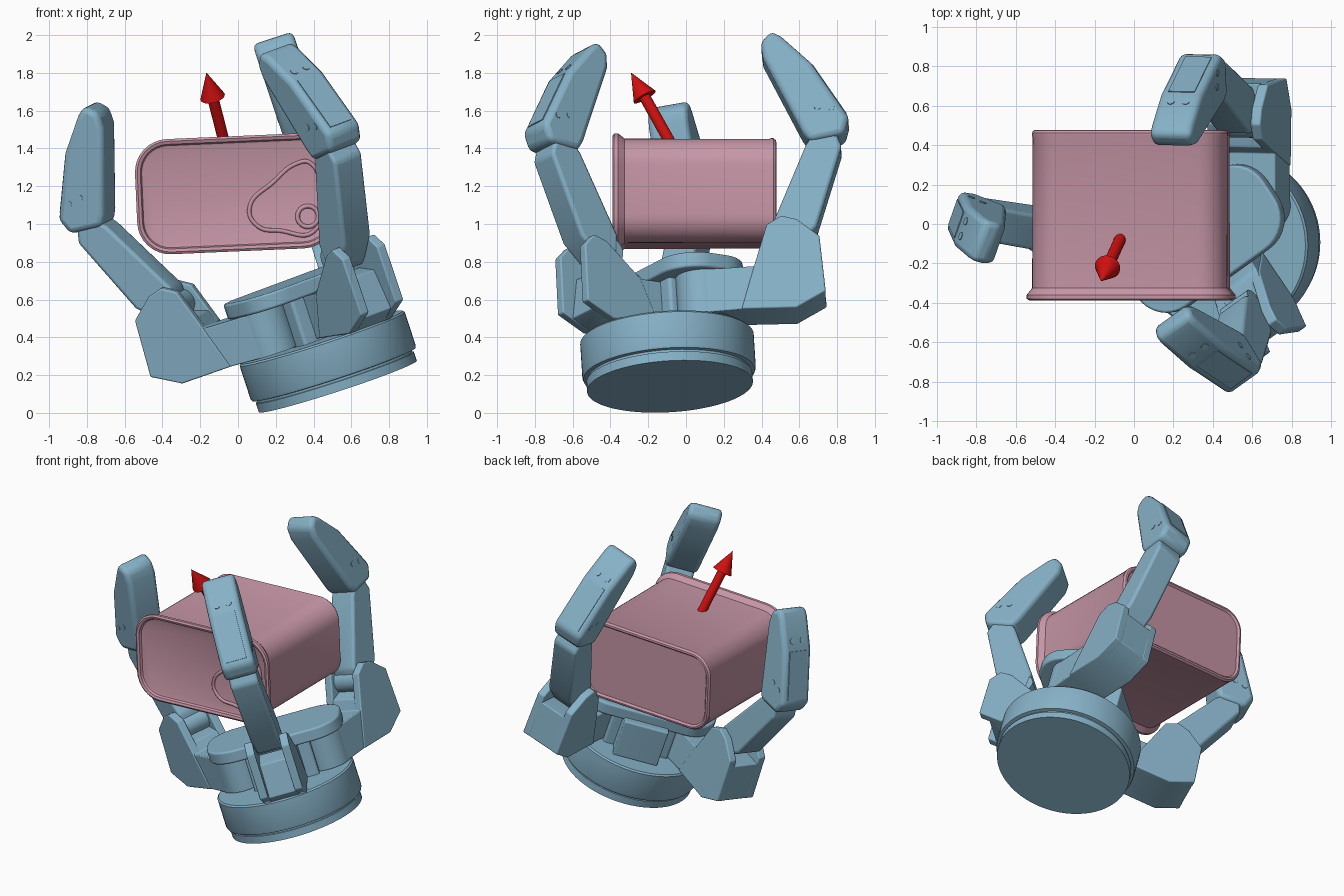
import bpy, bmesh
from math import sin, cos, pi, radians
from mathutils import Matrix, Vector

if "Cube" in bpy.data.objects:
    bpy.data.objects.remove(bpy.data.objects["Cube"])


def material(name, rgb):
    m = bpy.data.materials.new(name)
    m.use_nodes = True
    m.diffuse_color = (*rgb, 1)
    m.node_tree.nodes["Principled BSDF"].inputs["Base Color"].default_value = (*rgb, 1)
    return m


BLUE = material("steel blue", (0.24, 0.44, 0.57))
PINK = material("dusty pink", (0.56, 0.30, 0.38))
RED = material("red", (0.62, 0.005, 0.005))


def frame(x, y, z, origin):
    """Matrix whose axes are x, y, z, placed at origin."""
    m = Matrix((x, y, z)).transposed().to_4x4()
    m.translation = origin
    return m


def loft(name, loops, mat, matrix, bevel=0):
    """Join equal loops of points into a closed skin with capped ends."""
    bm = bmesh.new()
    rings = [[bm.verts.new(p) for p in loop] for loop in loops]
    for a, b in zip(rings, rings[1:]):
        for i in range(len(a)):
            j = (i + 1) % len(a)
            bm.faces.new((a[i], a[j], b[j], b[i]))
    bm.faces.new(rings[0])
    bm.faces.new(rings[-1])
    bmesh.ops.recalc_face_normals(bm, faces=bm.faces)
    mesh = bpy.data.meshes.new(name)
    bm.to_mesh(mesh)
    bm.free()
    ob = bpy.data.objects.new(name, mesh)
    bpy.context.collection.objects.link(ob)
    ob.matrix_world = matrix
    mesh.materials.append(mat)
    bpy.ops.object.select_all(action='DESELECT')
    ob.select_set(True)
    bpy.context.view_layer.objects.active = ob
    bpy.ops.object.shade_smooth_by_angle(angle=radians(35))
    if bevel:
        mod = ob.modifiers.new("rounded edges", 'BEVEL')
        mod.width, mod.segments, mod.limit_method = bevel, 3, 'ANGLE'


def circle(r, n=48):
    return [(r * cos(2 * pi * i / n), r * sin(2 * pi * i / n)) for i in range(n)]


def rounded_rect(a, b, r, n=8):
    pts = []
    for k, (sx, sy) in enumerate(((1, 1), (-1, 1), (-1, -1), (1, -1))):
        for i in range(n + 1):
            t = (k + i / n) * pi / 2
            pts.append((sx * (a - r) + r * cos(t), sy * (b - r) + r * sin(t)))
    return pts


def upright(name, outline, z0, z1, matrix, bevel=0):
    loft(name, [[(x, y, z) for x, y in outline] for z in (z0, z1)], BLUE, matrix, bevel)


def sideways(name, outline, y0, y1, matrix, bevel=0):
    loft(name, [[(x, y, z) for x, z in outline] for y in (y0, y1)], BLUE, matrix, bevel)


# Tilted frame of the hand
n = Vector((-0.31, -0.06, 0.95)).normalized()
e = Vector((1, 0, 0))
e = (e - n * e.dot(n)).normalized()
v = n.cross(e)
CENTRE = Vector((0.52, -0.04, 0.14))
hand = frame(e, v, n, (0.528, -0.085, 0.14))
palm = frame(e, v, n, CENTRE) @ Matrix.Rotation(radians(35), 4, 'Z')

# Round wrist with a groove near its foot
steps = [(.44, 0), (.44, .05), (.432, .052), (.432, .064), (.455, .067), (.46, .08),
         (.46, .265), (.45, .275)]
loft("wrist", [[(x, y, z) for x, y in circle(r, 72)] for r, z in steps], BLUE, hand)

# Palm plate, core and rear block
upright("palm_plate", rounded_rect(.45, .24, .19), .52, .605, palm, .012)
upright("palm_core", rounded_rect(.22, .17, .02), .26, .53, palm)
upright("palm_rear_block", rounded_rect(.15, .10, .01), .27, .54,
        palm @ Matrix.Translation((0, .19, 0)), .01)

# Finger side outlines, as (reach, height)
TALL = [(.2, .285), (.49, .273), (.65, .355), (.635, .665), (.52, .765), (.44, .79),
        (.36, .745), (.28, .52)]
LOW = [(.2, .285), (.49, .273), (.65, .355), (.645, .665), (.58, .73), (.5, .70), (.30, .52)]
SOLID = [(0, .28), (.2, .285), (.49, .273), (.648, .355), (.637, .62), (.42, .62), (.31, .59),
         (.28, .52), (0, .52)]
OPEN = [(0, .28), (.2, .285), (.49, .273), (.59, .33), (.55, .55), (.42, .58), (.31, .54),
        (.28, .52), (0, .52)]
MIDDLE = [(.40, .62), (.50, .61), (.63, .72), (.825, 1.14), (.80, 1.25), (.72, 1.27),
          (.64, 1.18), (.40, .77)]
TIP = [(.848, 1.2), (.66, 1.19), (.63, 1.25), (.485, 1.69), (.485, 1.775), (.55, 1.83),
       (.60, 1.79), (.734, 1.622), (.888, 1.29)]
JOINT = Vector((.44, 0, .67))


def plate_on(a, b, t0, t1, lift):
    """Thin strip outline lying on the line from a to b."""
    a, b = Vector(a), Vector(b)
    d = (b - a).normalized()
    out = Vector((d.y, -d.x)) * lift
    p, q = a.lerp(b, t0), a.lerp(b, t1)
    return [p - out, p + out, q + out, q - out]


def finger(name, pivot, angle, curl, core, cheek):
    r = Matrix.Rotation(radians(angle), 3, n) @ e
    m = frame(r, n.cross(r), n, CENTRE + e * pivot[0] + v * pivot[1])
    # Base arm and forked knuckle
    upright(name + "_pivot", circle(.14), .28, .52, m)
    sideways(name + "_base", core, -.138, .138, m, .006)
    for side, y in (("left", .09), ("right", -.145)):
        sideways(f"{name}_{side}_cheek", cheek, y, y + .055, m, .008)
    # Moving links
    c = (m @ Matrix.Translation(JOINT) @ Matrix.Rotation(radians(-curl), 4, 'Y')
         @ Matrix.Translation(-JOINT))
    pin = [(x + JOINT.x, z + JOINT.z) for x, z in circle(.075, 32)]
    sideways(name + "_joint", pin, -.088, .088, c)
    sideways(name + "_middle_link", MIDDLE, -.093, .093, c, .018)
    sideways(name + "_tip_link", TIP, -.111, .111, c, .03)
    # Cover plate and screws
    sideways(name + "_cover", plate_on(TIP[8], TIP[7], .1, .98, .005), -.07, .07, c)
    near, far = (Vector((x, 0, z)) for x, z in (TIP[7], TIP[6]))
    slope = (far - near).normalized()
    out = Vector((slope.z, 0, -slope.x))
    for y in (-.04, .04):
        spot = frame(slope, out.cross(slope), out, near + slope * .06 + Vector((0, y, 0)))
        upright(name + "_screw", circle(.02, 16), -.005, .004, c @ spot)
    for x in (.73, .80):
        side = [(x + a, 1.37 - (x - .73) * .2 + b) for a, b in circle(.018, 16)]
        sideways(name + "_side_screw", side, -.114, .114, c)


finger("right_finger", (-.26, -.14), 160, 0, SOLID, TALL)
finger("back_finger", (.24, .16), 90, 5, SOLID, TALL)
finger("front_finger", (0, 0), -55, 5, OPEN, LOW)

# Rounded can lying along y, with a seam flange and recessed ends
lie = Matrix.Translation((-.015, 0, 1.16)) @ Matrix.Rotation(radians(-2.5), 4, 'Y')
sections = [(.045, -.362), (.035, -.366), (.028, -.382), (.012, -.388), (0, -.38), (0, -.36),
            (.012, -.345), (.028, -.325), (.03, .44), (.026, .45), (.026, .462), (.036, .476),
            (.048, .478), (.06, .465)]
loft("can", [[(x, y, z) for x, z in rounded_rect(.525 - i, .305 - i, .175 - i)]
             for i, y in sections], PINK, lie)

# Pull tab outline and finger ring on the can
curve = bpy.data.curves.new("pull_tab", 'CURVE')
curve.dimensions = '3D'
curve.bevel_depth = .011
curve.resolution_u = 8
spline = curve.splines.new('BEZIER')
path = [(.06, 1.08), (.11, .985), (.22, .965), (.40, .96), (.435, 1.19), (.38, 1.325),
        (.31, 1.32), (.19, 1.225)]
spline.bezier_points.add(len(path) - 1)
for point, (x, z) in zip(spline.bezier_points, path):
    point.co = (x, -.364, z)
    point.handle_left_type = point.handle_right_type = 'AUTO'
spline.use_cyclic_u = True
curve.materials.append(PINK)
tab = bpy.data.objects.new("pull_tab", curve)
bpy.context.collection.objects.link(tab)
bpy.ops.mesh.primitive_torus_add(major_radius=.055, minor_radius=.012, major_segments=32,
                                 minor_segments=8, location=(.37, -.367, 1.04),
                                 rotation=(pi / 2, 0, 0))
ring = bpy.context.object
ring.name = "tab_ring"
ring.data.materials.append(PINK)
bpy.ops.object.shade_smooth()

# Arrow rising from the can
start, end = Vector((-.062, -.06, 1.39)), Vector((-.167, -.29, 1.80))
axis = end - start
aim = axis.to_track_quat('Z', 'Y').to_matrix().to_4x4()
aim.translation = start
length = axis.length
shaft = [(.03, 0), (.03, length - .15), (.066, length - .15), (.001, length)]
loft("arrow", [[(x, y, z) for x, y in circle(r, 32)] for r, z in shaft], RED, aim)
